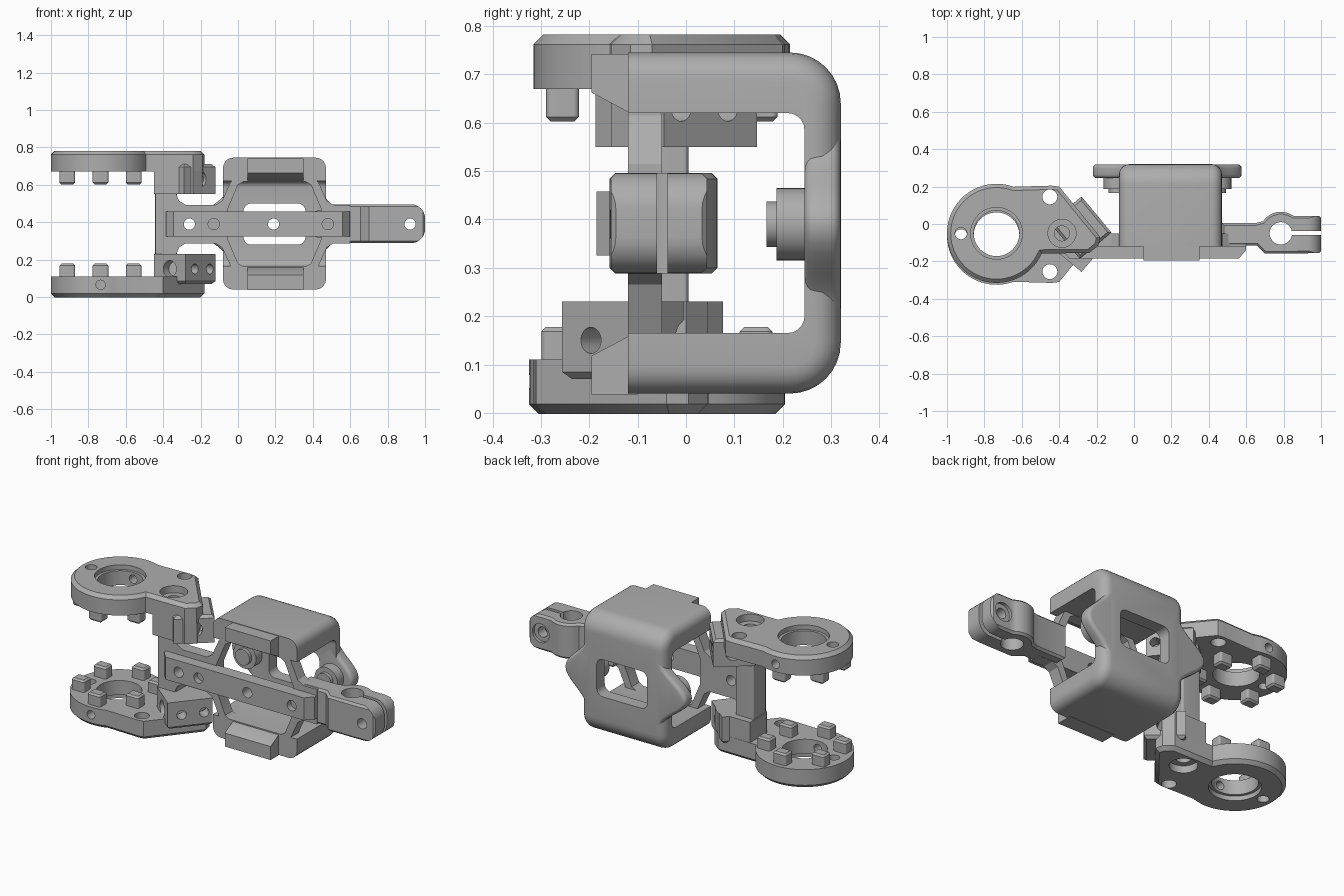
import bpy, bmesh
from math import sin, cos, pi, radians
from mathutils import Matrix, Vector

old = bpy.data.objects.get("Cube")
if old:
    bpy.data.objects.remove(old, do_unlink=True)

grey = bpy.data.materials.new("satin_grey")
grey.use_nodes = True
grey.diffuse_color = (0.42, 0.42, 0.42, 1)
grey.node_tree.nodes["Principled BSDF"].inputs["Base Color"].default_value = grey.diffuse_color
parts = []
MID_Y, MID_Z = -0.055, 0.39


def finish(name, bm):
    bmesh.ops.recalc_face_normals(bm, faces=bm.faces)
    mesh = bpy.data.meshes.new(name)
    bm.to_mesh(mesh)
    bm.free()
    mesh.materials.append(grey)
    obj = bpy.data.objects.new(name, mesh)
    bpy.context.collection.objects.link(obj)
    parts.append(obj)
    return obj


def prism(name, pts, axis, lo, hi, rule=None, width=0.02, segments=1):
    """Extrude a 2D outline along an axis; bevel the edges whose ends pass the rule."""
    def place(a, b, t):
        return {"x": (t, a, b), "y": (a, t, b), "z": (a, b, t)}[axis]
    bm = bmesh.new()
    face = bm.faces.new([bm.verts.new(place(a, b, lo)) for a, b in pts])
    shift = Vector(place(0, 0, hi - lo))
    new = bmesh.ops.extrude_face_region(bm, geom=[face])["geom"]
    bmesh.ops.translate(bm, vec=shift, verts=[g for g in new if isinstance(g, bmesh.types.BMVert)])
    if rule:
        edges = [e for e in bm.edges if rule(e.verts[0].co, e.verts[1].co)]
        bmesh.ops.bevel(bm, geom=edges, offset=width, segments=segments, profile=0.5,
                        affect="EDGES", clamp_overlap=True)
    return finish(name, bm)


def rod(name, start, end, r, sides=32):
    start, end = Vector(start), Vector(end)
    d = end - start
    m = Matrix.Translation((start + end) / 2) @ d.to_track_quat("Z", "Y").to_matrix().to_4x4()
    bm = bmesh.new()
    bmesh.ops.create_cone(bm, cap_ends=True, segments=sides, radius1=r, radius2=r,
                          depth=d.length, matrix=m)
    return finish(name, bm)


def cut(obj, cutters, op="DIFFERENCE"):
    """Apply each cutter to the object, then discard it."""
    for c in cutters:
        mod = obj.modifiers.new("cut", "BOOLEAN")
        mod.operation, mod.solver, mod.object = op, "EXACT", c
        graph = bpy.context.evaluated_depsgraph_get()
        mesh = bpy.data.meshes.new_from_object(obj.evaluated_get(graph))
        obj.modifiers.clear()
        obj.data = mesh
        parts.remove(c)
        bpy.data.objects.remove(c, do_unlink=True)
    return obj


def arc(cx, cy, r, a0, a1, n=8):
    angles = [radians(a0 + (a1 - a0) * i / n) for i in range(n + 1)]
    return [(cx + r * cos(a), cy + r * sin(a)) for a in angles]


def rounded(x0, x1, y0, y1, r):
    return (arc(x1 - r, y1 - r, r, 0, 90) + arc(x0 + r, y1 - r, r, 90, 180)
            + arc(x0 + r, y0 + r, r, 180, 270) + arc(x1 - r, y0 + r, r, 270, 360))


def flat_at(axis, value):
    return lambda a, b: abs(a[axis] - value) < 1e-4 and abs(b[axis] - value) < 1e-4


# Upper ring arm: bored plate, web and angled block, with pegs below the ring
RX, RY = -0.735, -0.05
first = len(parts)
outline = arc(RX, RY, 0.265, 70, 336, 44) + [(-0.24, -0.155), (-0.19, -0.115), (-0.18, -0.07),
                                            (-0.4, 0.2), (-0.44, 0.205)]
plate = prism("ring_plate", outline, "z", 0.67, 0.782, flat_at(2, 0.782))
web = prism("arm_web", [(-0.45, 0), (-0.45, -0.155), (-0.24, -0.155), (-0.19, -0.11), (-0.25, 0.03)],
            "z", 0.55, 0.70)


def screw_bore():
    return [rod("c", (-0.385, RY, 0.74), (-0.385, RY, 0.9), 0.075),
            rod("c", (-0.385, RY, 0.5), (-0.385, RY, 0.75), 0.04)]


cut(plate, [rod("c", (RX, RY, 0.6), (RX, RY, 0.9), 0.122, 48),
            rod("c", (RX, RY, 0.755), (RX, RY, 0.9), 0.138, 48),
            rod("c", (-0.925, RY, 0.6), (-0.925, RY, 0.9), 0.032),
            rod("c", (-0.45, 0.145, 0.6), (-0.45, 0.145, 0.9), 0.04),
            rod("c", (RX, 0.05, 0.715), (RX, 0.4, 0.715), 0.025)] + screw_bore())
cut(web, screw_bore())

center, u, v = Vector((-0.285, -0.02, 0.63)), Vector((0.64, -0.77, 0)), Vector((0.77, 0.64, 0))
corners = [center + u * a * 0.125 + v * b * 0.11 for a, b in ((1, 1), (-1, 1), (-1, -1), (1, -1))]
block = prism("angled_block", [c.xy for c in corners], "z", 0.55, 0.71, flat_at(2, 0.71), 0.015)
cut(block, [rod("c", center - u, center + u, 0.045)]
    + [rod("c", center + u * t + v * 0.03, center + u * t + v, 0.027) for t in (-0.047, 0.078)])

for i in range(6):
    a = radians(30 + 60 * i)
    x, y = RX + 0.205 * cos(a), RY + 0.205 * sin(a)
    prism("ring_peg", rounded(x - 0.042, x + 0.042, y - 0.034, y + 0.034, 0.012), "z",
          0.602, 0.68, flat_at(2, 0.602), 0.01)

# Lower ring arm: the upper arm turned half round the long axis
pivot = Matrix.Translation((0, MID_Y, MID_Z))
turn = pivot @ Matrix.Rotation(pi, 4, "X") @ pivot.inverted()
for src in parts[first:]:
    twin = src.copy()
    twin.data = src.data.copy()
    twin.data.transform(turn)
    src.name, twin.name = "upper_" + src.name, "lower_" + src.name.split(".")[0]
    bpy.context.collection.objects.link(twin)
    parts.append(twin)

# Post joining both arms
prism("post", rounded(-0.445, -0.325, -0.115, 0.005, 0.01), "z", 0.18, 0.6)

# Front frame: narrow arm that widens to a hexagonal ring
half = [(-0.44, 0.16), (-0.33, 0.16), (-0.315, 0.125), (-0.28, 0.103), (-0.12, 0.103),
        (-0.085, 0.125), (-0.04, 0.225), (0.0, 0.25), (0.39, 0.25), (0.43, 0.225),
        (0.475, 0.125), (0.51, 0.103), (0.6, 0.103)]
frame = prism("front_frame", [(x, MID_Z + z) for x, z in half]
              + [(x, MID_Z - z) for x, z in reversed(half)], "y", -0.12, -0.05)
hexa = [(-0.055, 0.08), (0.0, 0.21), (0.03, 0.228), (0.36, 0.228), (0.39, 0.21), (0.445, 0.08)]
opening = prism("c", [(x, MID_Z + z) for x, z in hexa]
                + [(x, MID_Z - z) for x, z in reversed(hexa)], "y", -0.3, 0.1)
cut(frame, [opening, rod("c", (-0.26, -0.3, MID_Z), (-0.26, 0.1, MID_Z), 0.03)])

# Strap across the front, with screw holes
strap = prism("front_strap", [(-0.385, -0.11), (-0.385, -0.14), (-0.345, -0.185), (0.56, -0.185),
                              (0.6, -0.14), (0.6, -0.11)], "z", 0.325, 0.458)
cut(strap, [rod("c", (x, -0.3, MID_Z), (x, end, MID_Z), 0.03)
            for x, end in ((-0.26, 0), (-0.13, -0.15), (0.19, 0), (0.48, -0.15))])

# Split clamp at the far end
top = [(0.47, 0.005), (0.65, 0.005), (0.69, 0.015)] + arc(0.785, RY, 0.115, 135, 55, 14) + [
    (0.88, 0.043), (0.99, 0.043), (1.0, 0.033), (1.0, -0.145), (0.99, -0.155), (0.86, -0.158),
    (0.7, -0.158), (0.655, -0.115), (0.47, -0.115)]
clamp = prism("split_clamp", top, "z", 0.288, 0.496,
              lambda a, b: abs(a.z - b.z) < 1e-4, 0.012)
cut(clamp, [prism("c", rounded(0.3, 1.0, 0.288, 0.496, 0.075), "y", -0.4, 0.4)], "INTERSECT")
cut(clamp, [rod("c", (0.785, RY, 0.2), (0.785, RY, 0.6), 0.06),
            prism("c", [(0.785, -0.06), (1.1, -0.06), (1.1, -0.038), (0.785, -0.038)], "z", 0.2, 0.6),
            rod("c", (0.92, -0.4, MID_Z), (0.92, 0.4, MID_Z), 0.03),
            rod("c", (0.92, 0.025, MID_Z), (0.92, 0.4, MID_Z), 0.055)])

# Cage: C-shaped shell with rounded outer edges and a back window
X0, X1 = -0.08, 0.47
profile = ([(-0.12, 0.745)] + arc(0.215, 0.64, 0.105, 90, 0) + arc(0.215, 0.145, 0.105, 0, -90)
           + [(-0.12, 0.04), (-0.12, 0.165)] + arc(0.21, 0.2, 0.035, -90, 0, 5)
           + arc(0.21, 0.585, 0.035, 0, 90, 5) + [(-0.12, 0.62)])


def outer(co):
    return co.z > 0.635 or co.z < 0.15 or co.y > 0.3


cage = prism("cage_shell", profile, "x", X0, X1,
             lambda a, b: abs(a.x - b.x) < 1e-4 and outer(a) and outer(b), 0.055, 5)


def window():
    return [prism("c", rounded(0.03, 0.36, 0.28, 0.5, 0.04), "y", 0.15, 0.5)]


cut(cage, window())

# Side bulges on the back wall, each carrying a stepped knob
steps = [(MID_Z - 0.2 + 0.02 * i, 0.5 + 0.5 * cos(pi * (i - 10) / 10)) for i in range(21)]
bulge = prism("back_bulges", [(X1 - 0.03 + 0.135 * k, z) for z, k in steps]
              + [(X0 + 0.03 - 0.17 * k, z) for z, k in reversed(steps)], "y", 0.245, 0.319,
              lambda a, b: abs(a.y - b.y) < 1e-4 and abs(a.z - b.z) < 0.03, 0.03, 4)
cut(bulge, window())
for x in (-0.088, 0.445):
    rod("knob_base", (x, 0.187, MID_Z), (x, 0.26, MID_Z), 0.075)
    rod("knob_tip", (x, 0.166, MID_Z), (x, 0.19, MID_Z), 0.047)

# Front lips on the cage
for name, s in (("upper_lip", 1), ("lower_lip", -1)):
    lip = [(-0.1, 0.352), (-0.195, 0.352), (-0.195, 0.272), (-0.12, 0.232), (-0.1, 0.232)]
    prism(name, [(y, MID_Z + s * z) for y, z in lip], "x", 0.05, 0.35)

bpy.ops.object.select_all(action="DESELECT")
for obj in parts:
    obj.select_set(True)
bpy.context.view_layer.objects.active = cage
bpy.ops.object.shade_smooth_by_angle(angle=radians(32))
